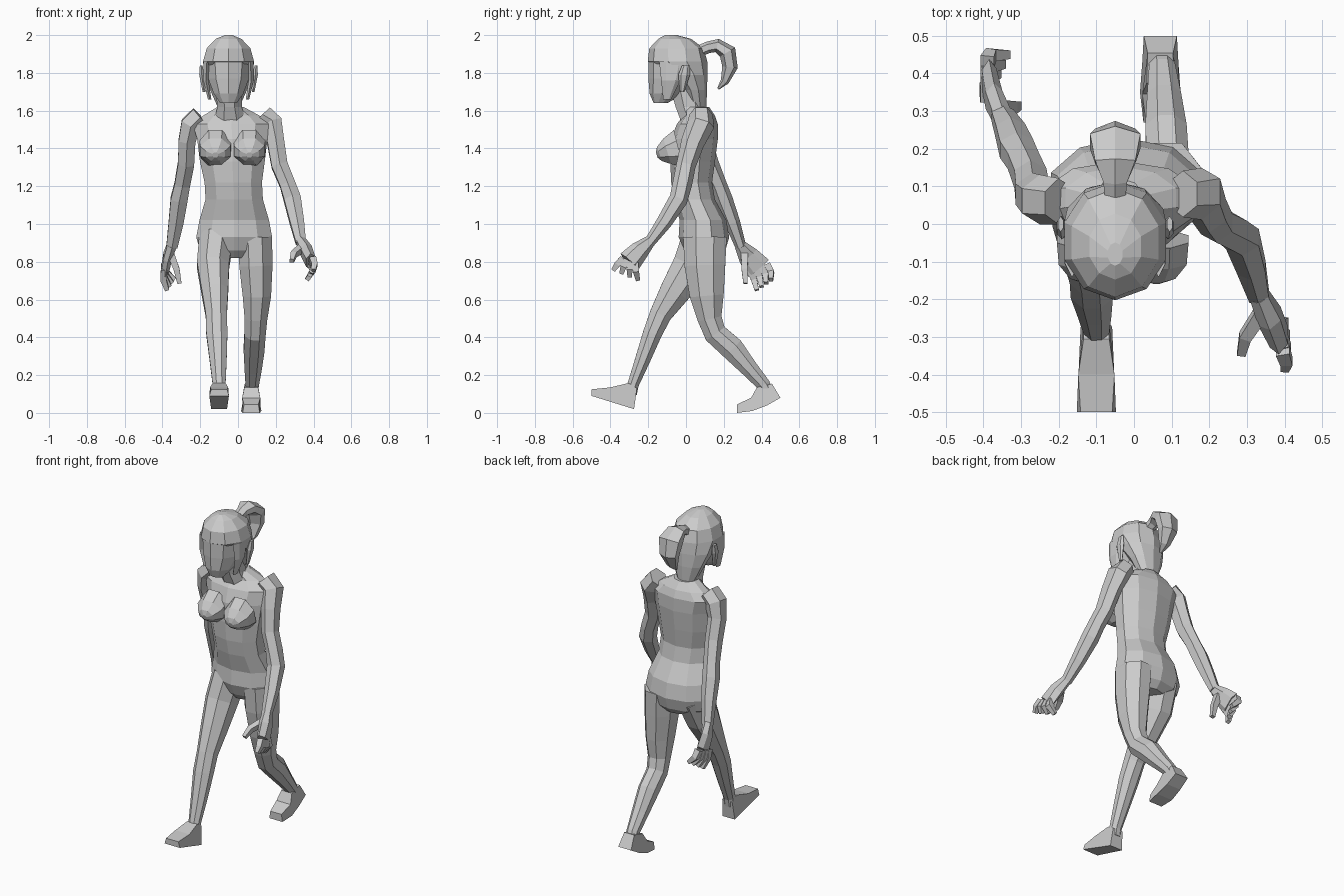
import bpy, bmesh, math
from mathutils import Vector


def finish(name, bm):
    bmesh.ops.recalc_face_normals(bm, faces=bm.faces)
    me = bpy.data.meshes.new(name)
    bm.to_mesh(me)
    bm.free()
    ob = bpy.data.objects.new(name, me)
    bpy.context.collection.objects.link(ob)
    return ob


def loft(name, rings, n=8, flat=False):
    """Skin of n-sided rings (x, y, z, half width, half depth); flat keeps rings level."""
    bm = bmesh.new()
    pts = [Vector(r[:3]) for r in rings]
    k = 1 / math.cos(math.pi / n) if n % 4 == 0 else 1.03
    loops = []
    for i, r in enumerate(rings):
        if flat:
            u, v = Vector((1, 0, 0)), Vector((0, 1, 0))
        else:
            t = (pts[min(i + 1, len(pts) - 1)] - pts[max(i - 1, 0)]).normalized()
            u = Vector((1, 0, 0))
            u = (u - t * u.dot(t)).normalized()
            v = t.cross(u)
        loop = []
        for j in range(n):
            a = 2 * math.pi * (j + 0.5) / n
            loop.append(bm.verts.new(pts[i] + u * (r[3] * k * math.cos(a)) + v * (r[4] * k * math.sin(a))))
        loops.append(loop)
    for a, b in zip(loops, loops[1:]):
        for j in range(n):
            bm.faces.new((a[j], a[(j + 1) % n], b[(j + 1) % n], b[j]))
    bm.faces.new(loops[0])
    bm.faces.new(loops[-1])
    return finish(name, bm)


def foot(name, x, profile):
    """Side profile (y, z, half width) spanned across x."""
    bm = bmesh.new()
    a = [bm.verts.new((x - w, y, z)) for y, z, w in profile]
    b = [bm.verts.new((x + w, y, z)) for y, z, w in profile]
    for i in range(len(a)):
        j = (i + 1) % len(a)
        bm.faces.new((a[i], a[j], b[j], b[i]))
    bm.faces.new(a)
    bm.faces.new(b)
    return finish(name, bm)


def finger(name, points, r=0.016):
    radii = [r * 1.15, r, r * 0.7]
    return loft(name, [(*p, q, q) for p, q in zip(points, radii)], 4)


# Torso and chest
loft("torso", [
    (-.02, .10, .82, .09, .07), (-.02, .10, .86, .185, .105), (-.02, .095, .93, .205, .13),
    (-.02, .09, 1.02, .188, .12), (-.02, .045, 1.13, .155, .105), (-.025, .03, 1.22, .155, .105),
    (-.03, .035, 1.33, .175, .115), (-.03, .045, 1.45, .19, .12), (-.035, .06, 1.53, .21, .105),
    (-.035, .07, 1.575, .15, .08), (-.04, .055, 1.62, .07, .065)], 10, True)
for side, x in (("right", -.12), ("left", .06)):
    loft(side + "_chest", [(x, -.04, 1.40, .085, .10), (x, -.10, 1.385, .08, .07),
                           (x, -.14, 1.37, .05, .04), (x, -.155, 1.365, .015, .015)])

# Neck and head
loft("neck", [(-.04, .045, 1.54, .085, .07), (-.045, .02, 1.62, .065, .075),
              (-.05, 0, 1.74, .07, .09)], 8, True)
loft("head", [(-.05, -.135, 1.64, .045, .035), (-.05, -.10, 1.69, .08, .09),
              (-.05, -.06, 1.77, .11, .135), (-.05, -.055, 1.87, .12, .14),
              (-.05, -.055, 1.94, .10, .12)], 10, True)

# Hair cap, side locks, ears and ponytail
loft("hair", [
    (-.05, .065, 1.60, .05, .04), (-.05, .045, 1.71, .10, .065), (-.05, .01, 1.79, .13, .10),
    (-.05, -.045, 1.86, .138, .153), (-.05, -.05, 1.93, .118, .14),
    (-.05, -.06, 1.98, .07, .085), (-.05, -.08, 2.0, .02, .03)], 10, True)
for side, s in (("right", -1), ("left", 1)):
    x = -.05
    loft(side + "_side_lock", [(x + s * .115, -.07, 1.86, .02, .07), (x + s * .12, -.08, 1.76, .016, .05),
                               (x + s * .10, -.10, 1.66, .01, .02)], 6, True)
    loft(side + "_ear", [(x + s * .13, -.02, 1.70, .008, .012), (x + s * .142, -.01, 1.79, .015, .03),
                         (x + s * .145, 0, 1.84, .008, .02)], 6, True)
loft("ponytail", [
    (-.05, .06, 1.91, .03, .03), (-.05, .115, 1.935, .035, .03), (-.05, .165, 1.945, .06, .035),
    (-.05, .22, 1.91, .075, .045), (-.05, .233, 1.83, .06, .04), (-.05, .205, 1.755, .035, .022),
    (-.05, .17, 1.715, .01, .006)], 6)

# Arms: the right one swings back, the left one forward
loft("right_arm", [
    (-.20, .06, 1.57, .06, .06), (-.25, .065, 1.525, .06, .065), (-.27, .08, 1.44, .05, .056),
    (-.275, .12, 1.32, .048, .052), (-.295, .17, 1.21, .046, .044), (-.312, .20, 1.13, .05, .046),
    (-.328, .245, 1.01, .044, .04), (-.35, .29, .88, .033, .028)], 6)
loft("left_arm", [
    (.13, .08, 1.58, .06, .06), (.18, .08, 1.53, .06, .07), (.20, .035, 1.43, .05, .06),
    (.22, 0, 1.31, .048, .05), (.262, -.02, 1.21, .046, .05), (.288, -.04, 1.13, .05, .048),
    (.312, -.115, 1.01, .042, .04), (.333, -.195, .90, .03, .028)], 6)

# Hands
loft("right_palm", [(-.35, .285, .89, .028, .03), (-.372, .33, .83, .025, .055),
                    (-.385, .385, .765, .022, .068)], 6)
finger("right_thumb", [(-.355, .31, .84), (-.325, .31, .76), (-.31, .315, .685)])
for i in range(4):
    f = i / 3
    finger(f"right_finger_{i}", [(-.39, .34 + .09 * f, .76 + .025 * f),
                                 (-.395 + .015 * f, .36 + .09 * f, .705 + .04 * f),
                                 (-.375 + .04 * f, .375 + .075 * f, .65 + .055 * f)])
loft("left_palm", [(.333, -.19, .91, .028, .03), (.36, -.245, .86, .035, .05),
                   (.385, -.30, .80, .028, .062)], 6)
finger("left_thumb", [(.335, -.24, .87), (.295, -.30, .84), (.285, -.345, .805)])
for i in range(4):
    f = i / 3
    finger(f"left_finger_{i}", [(.385 + .01 * f, -.27 - .065 * f, .79 + .025 * f),
                                (.395 + .01 * f, -.265 - .10 * f, .75 + .035 * f),
                                (.365 + .035 * f, -.255 - .13 * f, .705 + .05 * f)])

# Legs: the right one steps forward, the left one trails
loft("right_leg", [
    (-.115, .09, .93, .09, .11), (-.132, .03, .78, .085, .10), (-.122, -.06, .64, .07, .08),
    (-.115, -.135, .52, .056, .058), (-.112, -.178, .42, .056, .05), (-.105, -.23, .28, .045, .04),
    (-.10, -.28, .15, .034, .03), (-.10, -.29, .10, .034, .03)])
loft("left_leg", [
    (.09, .10, .93, .09, .115), (.095, .10, .78, .088, .108), (.10, .11, .62, .075, .09),
    (.095, .125, .50, .06, .064), (.09, .155, .42, .056, .06), (.085, .245, .34, .055, .062),
    (.08, .335, .235, .045, .046), (.075, .41, .15, .035, .036), (.072, .44, .10, .034, .03)])

# Feet
foot("right_foot", -.10, [(-.275, .02, .042), (-.26, .13, .034), (-.305, .158, .034),
                          (-.40, .135, .048), (-.50, .125, .042), (-.50, .09, .052)])
foot("left_foot", .07, [(.50, .08, .044), (.455, .155, .034), (.375, .135, .036), (.345, .08, .048),
                        (.27, .045, .038), (.27, 0, .045), (.35, .01, .054), (.43, .04, .048)])
